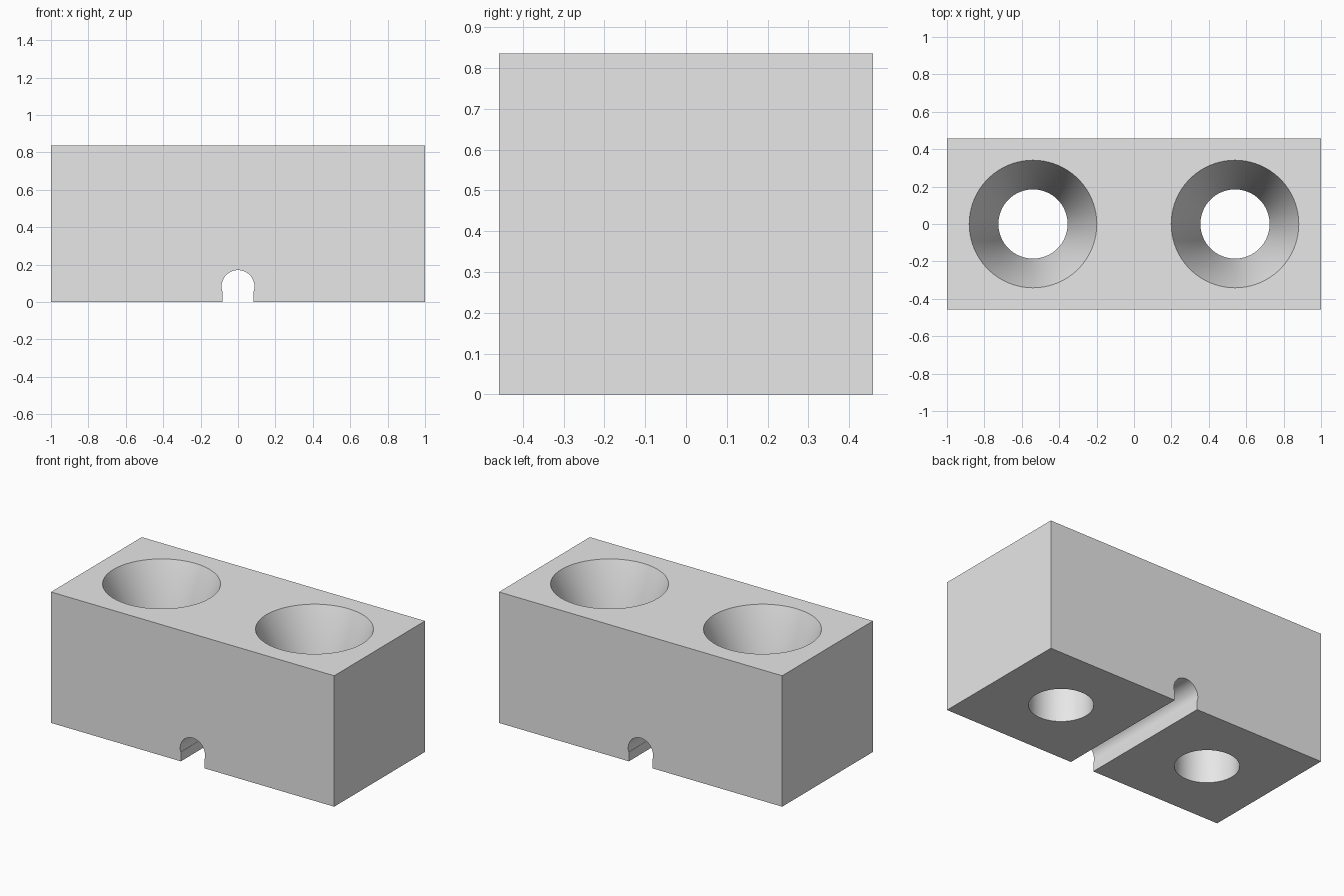
import bpy, bmesh
from math import sin, cos, pi, radians, asin

W, D, H = 2.0, 0.916, 0.836          # block size
HOLE_X, R_TOP, R_HOLE, CONE = 0.54, 0.341, 0.185, 0.42
GROOVE_R, GROOVE_Z, SLOT = 0.088, 0.083, 0.083

cube = bpy.data.objects.get("Cube")
if cube:
    bpy.data.objects.remove(cube, do_unlink=True)

grey = bpy.data.materials.new("light_grey")
colour = (0.8, 0.8, 0.8, 1)
grey.diffuse_color = colour
grey.use_nodes = True
grey.node_tree.nodes["Principled BSDF"].inputs["Base Color"].default_value = colour


def add_object(name, bm):
    bmesh.ops.recalc_face_normals(bm, faces=bm.faces)
    mesh = bpy.data.meshes.new(name)
    bm.to_mesh(mesh)
    bm.free()
    mesh.materials.append(grey)
    ob = bpy.data.objects.new(name, mesh)
    bpy.context.collection.objects.link(ob)
    return ob


def block():
    """Box outline with a keyhole groove along the bottom, extruded in depth."""
    start = -asin((GROOVE_Z - 0.06) / GROOVE_R)
    steps = 40
    arc = [start + (pi - 2 * start) * i / steps for i in range(steps + 1)]
    groove = [(GROOVE_R * cos(a), GROOVE_Z + GROOVE_R * sin(a)) for a in arc]
    outline = [(-W / 2, 0), (-SLOT, 0), (-SLOT, 0.06)] + groove[::-1]
    outline += [(SLOT, 0.06), (SLOT, 0), (W / 2, 0), (W / 2, H), (-W / 2, H)]
    bm = bmesh.new()
    face = bm.faces.new([bm.verts.new((x, -D / 2, z)) for x, z in outline])
    new = bmesh.ops.extrude_face_region(bm, geom=[face])["geom"]
    moved = [g for g in new if isinstance(g, bmesh.types.BMVert)]
    bmesh.ops.translate(bm, verts=moved, vec=(0, D, 0))
    bmesh.ops.remove_doubles(bm, verts=bm.verts, dist=0.0001)
    return add_object("mounting_block", bm)


def hole_cutter(name, x, sides=96):
    """Turned countersink shape, slightly overshooting top and bottom."""
    over = 0.05
    flare = R_TOP + over * (R_TOP - R_HOLE) / CONE
    profile = [(R_HOLE, -over), (R_HOLE, H - CONE), (flare, H + over)]
    bm = bmesh.new()
    rings = [[bm.verts.new((x + r * cos(2 * pi * i / sides),
                            r * sin(2 * pi * i / sides), z))
              for i in range(sides)] for r, z in profile]
    for low, high in zip(rings, rings[1:]):
        for i in range(sides):
            j = (i + 1) % sides
            bm.faces.new((low[i], low[j], high[j], high[i]))
    bm.faces.new(rings[0])
    bm.faces.new(rings[-1])
    ob = add_object(name, bm)
    ob.hide_render = True
    return ob


# Block with two countersunk holes
body = block()
cutters = [hole_cutter("right_hole_cutter", -HOLE_X),
           hole_cutter("left_hole_cutter", HOLE_X)]
bpy.ops.object.select_all(action="DESELECT")
bpy.context.view_layer.objects.active = body
body.select_set(True)
for cutter in cutters:
    mod = body.modifiers.new("screw_hole", "BOOLEAN")
    mod.operation = "DIFFERENCE"
    mod.solver = "EXACT"
    mod.object = cutter
    bpy.ops.object.modifier_apply(modifier=mod.name)
    bpy.data.objects.remove(cutter, do_unlink=True)

bpy.ops.object.shade_smooth_by_angle(angle=radians(30))
